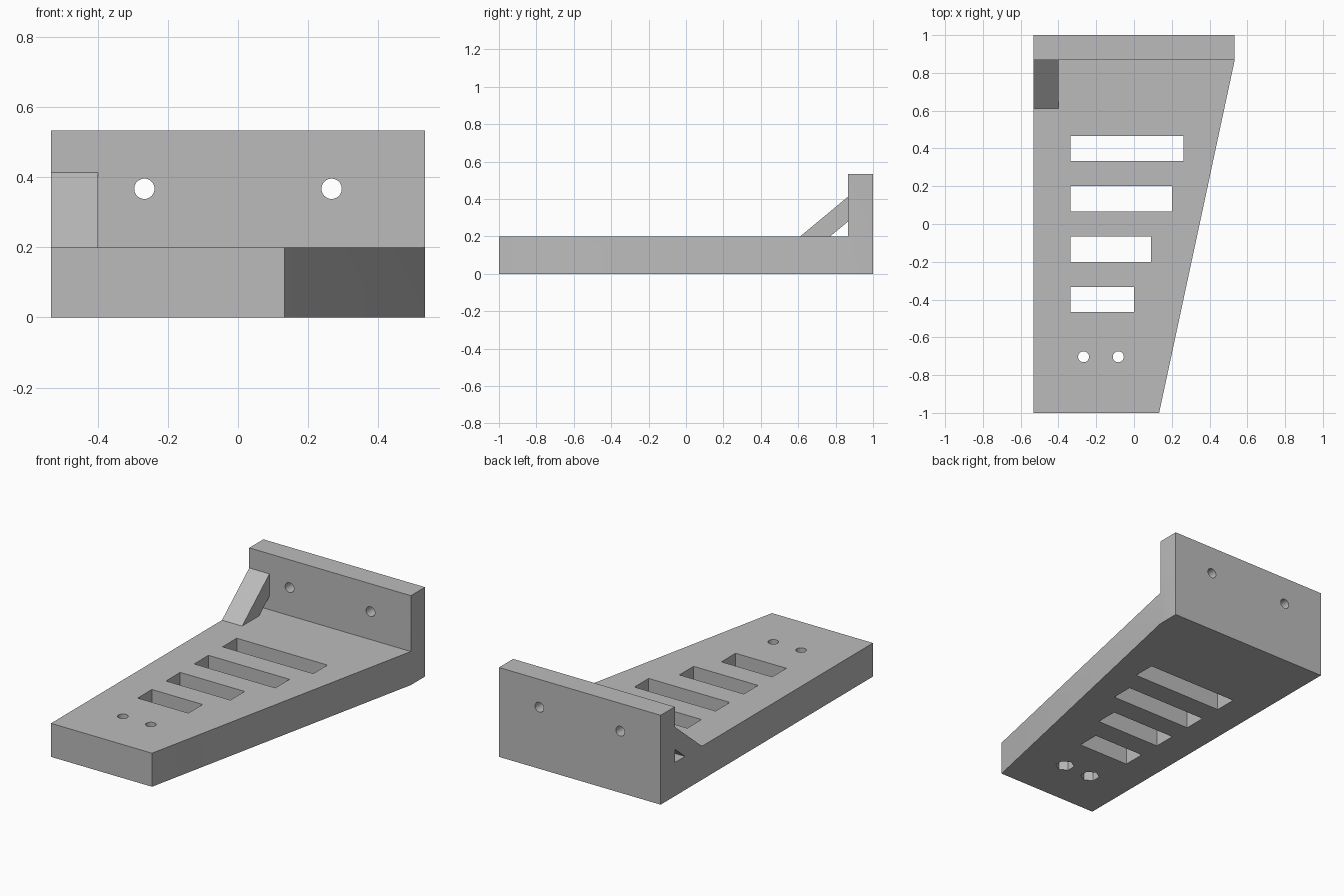
import bpy, bmesh, math
from mathutils import Matrix, Vector

cube = bpy.data.objects.get("Cube")
if cube:
    bpy.data.objects.remove(cube, do_unlink=True)

grey = bpy.data.materials.new("plain_grey")
grey.use_nodes = True
grey.diffuse_color = (0.5, 0.5, 0.5, 1)
grey.node_tree.nodes["Principled BSDF"].inputs["Base Color"].default_value = (0.5, 0.5, 0.5, 1)


def link(name, bm):
    bmesh.ops.recalc_face_normals(bm, faces=bm.faces)
    mesh = bpy.data.meshes.new(name)
    bm.to_mesh(mesh)
    bm.free()
    mesh.materials.append(grey)
    obj = bpy.data.objects.new(name, mesh)
    bpy.context.scene.collection.objects.link(obj)
    return obj


def prism(name, points, direction):
    """Extrude a closed outline along a direction."""
    bm = bmesh.new()
    face = bm.faces.new([bm.verts.new(p) for p in points])
    extruded = bmesh.ops.extrude_face_region(bm, geom=[face])["geom"]
    bmesh.ops.translate(bm, vec=Vector(direction),
                        verts=[g for g in extruded if isinstance(g, bmesh.types.BMVert)])
    return link(name, bm)


def box(name, x0, x1, y0, y1, z0, z1):
    return prism(name, [(x0, y0, z0), (x1, y0, z0), (x1, y1, z0), (x0, y1, z0)], (0, 0, z1 - z0))


def rod(name, centre, radius, depth, sides, rotation):
    bm = bmesh.new()
    bmesh.ops.create_cone(bm, cap_ends=True, segments=sides, radius1=radius, radius2=radius,
                          depth=depth, matrix=Matrix.Translation(centre) @ rotation)
    return link(name, bm)


def combine(target, tool, operation):
    """Apply a boolean and remove the helper."""
    mod = target.modifiers.new("boolean", "BOOLEAN")
    mod.operation, mod.solver, mod.object = operation, "EXACT", tool
    bpy.context.view_layer.update()
    result = target.evaluated_get(bpy.context.evaluated_depsgraph_get())
    mesh = bpy.data.meshes.new_from_object(result)
    target.modifiers.remove(mod)
    target.data = mesh
    bpy.data.objects.remove(tool, do_unlink=True)


SIDE, WALL, TOP = 0.533, 0.867, 0.2

# Tapered base plate
bracket = prism("tapered_bracket", [(-SIDE, -1, 0), (0.133, -1, 0), (SIDE, WALL, 0),
                                    (SIDE, 1, 0), (-SIDE, 1, 0)], (0, 0, TOP))

# Upright mounting wall
combine(bracket, box("mounting_wall", -SIDE, SIDE, WALL, 1, TOP / 2, 0.533), "UNION")

# Diagonal corner brace, its ends buried in plate and wall
brace = [(0.562, 0.16), (0.915, 0.453), (0.915, 0.32), (0.722, 0.16)]
combine(bracket, prism("corner_brace", [(-SIDE, y, z) for y, z in brace], (0.133, 0, 0)), "UNION")

# Slots that grow longer toward the wall
for y, end in ((-0.4, 0.0), (-0.133, 0.09), (0.133, 0.2), (0.4, 0.263)):
    combine(bracket, box("slot", -0.335, end, y - 0.067, y + 0.067, -0.1, 0.3), "DIFFERENCE")

# Plate holes with hexagonal nut pockets underneath
for x in (-0.267, -0.083):
    combine(bracket, rod("plate_hole", (x, -0.703, 0.1), 0.029, 0.6, 32, Matrix()), "DIFFERENCE")
    combine(bracket, rod("nut_pocket", (x, -0.703, 0), 0.053, 0.2, 6, Matrix()), "DIFFERENCE")

# Wall screw holes
for x in (-0.267, 0.267):
    turn = Matrix.Rotation(math.pi / 2, 4, "X")
    combine(bracket, rod("wall_hole", (x, 0.933, 0.367), 0.029, 0.4, 32, turn), "DIFFERENCE")

# Merge coplanar faces and shade
bm = bmesh.new()
bm.from_mesh(bracket.data)
bmesh.ops.remove_doubles(bm, verts=bm.verts, dist=0.0001)
bmesh.ops.dissolve_limit(bm, angle_limit=0.01, verts=bm.verts, edges=bm.edges)
bm.to_mesh(bracket.data)
bm.free()
bpy.ops.object.select_all(action="DESELECT")
bracket.select_set(True)
bpy.context.view_layer.objects.active = bracket
bpy.ops.object.shade_smooth_by_angle(angle=math.radians(30))
